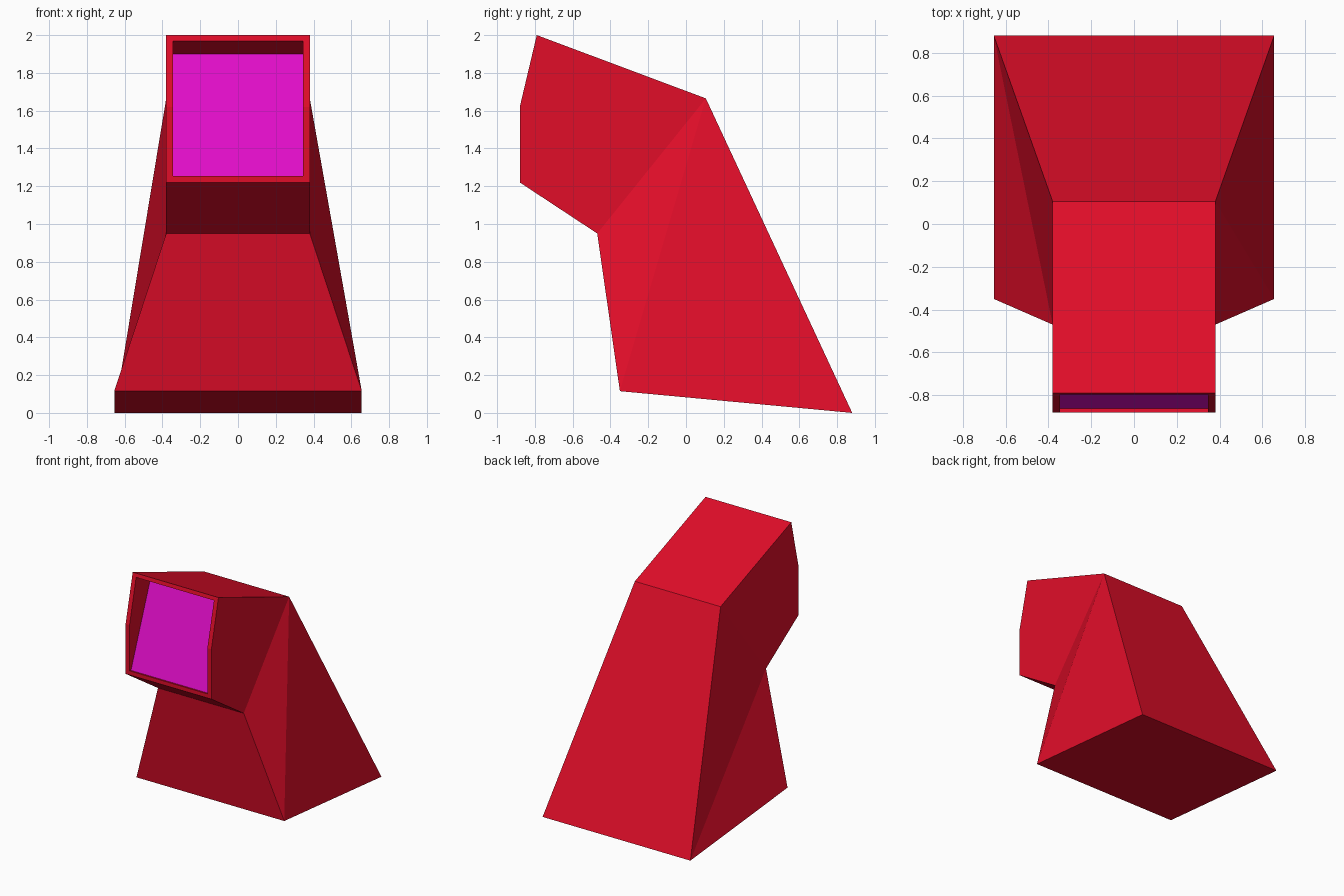
import bpy, bmesh

if "Cube" in bpy.data.objects:
    bpy.data.objects.remove(bpy.data.objects["Cube"])


def material(name, color):
    m = bpy.data.materials.new(name)
    m.diffuse_color = color
    m.use_nodes = True
    m.node_tree.nodes["Principled BSDF"].inputs["Base Color"].default_value = m.diffuse_color
    return m


def finish(bm, name, mat):
    mesh = bpy.data.meshes.new(name)
    bm.to_mesh(mesh)
    bm.free()
    mesh.materials.append(mat)
    obj = bpy.data.objects.new(name, mesh)
    bpy.context.collection.objects.link(obj)
    return obj


def pair(bm, y, z, w):
    """Left and right vertex of one side-profile point."""
    return [bm.verts.new((s * w, y, z)) for s in (-1, 1)]


def bridge(bm, a, b):
    bm.faces.new((a[0], a[1], b[1], b[0]))


W_BASE, W_HEAD, W_IN = 0.655, 0.38, 0.345
SCREEN = [(-0.862, 1.25), (-0.612, 1.90)]

# Cabinet: flared pedestal, bent head and recessed bezel
bm = bmesh.new()
base_f = pair(bm, -0.35, 0.115, W_BASE)
base_b = pair(bm, 0.88, 0.0, W_BASE)
neck_f = pair(bm, -0.47, 0.95, W_HEAD)
neck_b = pair(bm, 0.105, 1.665, W_HEAD)
rim = [pair(bm, y, z, W_HEAD) for y, z in ((-0.88, 1.22), (-0.88, 1.62), (-0.79, 2.0))]
hole = [pair(bm, y, z, W_IN) for y, z in ((-0.88, 1.253), (-0.88, 1.62), (-0.797, 1.97))]
recess = [pair(bm, y, z, W_IN) for y, z in SCREEN]

# Front, back, top and underside strips
around = [rim[0], neck_f, base_f, base_b, neck_b, rim[2]]
for a, b in zip(around, around[1:]):
    bridge(bm, a, b)

# Bezel top and bottom, recess floor and ceiling
for a, b in ((rim[0], hole[0]), (rim[2], hole[2]), (hole[0], recess[0]), (hole[2], recess[1])):
    bridge(bm, a, b)

for s in (0, 1):
    A, B, C, D = base_f[s], base_b[s], neck_b[s], neck_f[s]
    # Twisted pedestal side, split along a different diagonal on each side
    for tri in (((A, B, D), (B, C, D)) if s == 0 else ((A, B, C), (A, C, D))):
        bm.faces.new(tri)
    # Head side
    bm.faces.new((D, C, rim[2][s], rim[1][s], rim[0][s]))
    # Bezel side and recess wall
    for i in (0, 1):
        bm.faces.new((rim[i][s], rim[i + 1][s], hole[i + 1][s], hole[i][s]))
    bm.faces.new((hole[0][s], hole[1][s], hole[2][s], recess[1][s], recess[0][s]))

bmesh.ops.recalc_face_normals(bm, faces=bm.faces)
finish(bm, "cabinet", material("red", (0.75, 0.004, 0.022, 1)))

# Tilted screen at the back of the recess
bm = bmesh.new()
bridge(bm, *[pair(bm, y, z, W_IN) for y, z in SCREEN])
finish(bm, "screen", material("magenta", (0.75, 0.004, 0.58, 1)))
